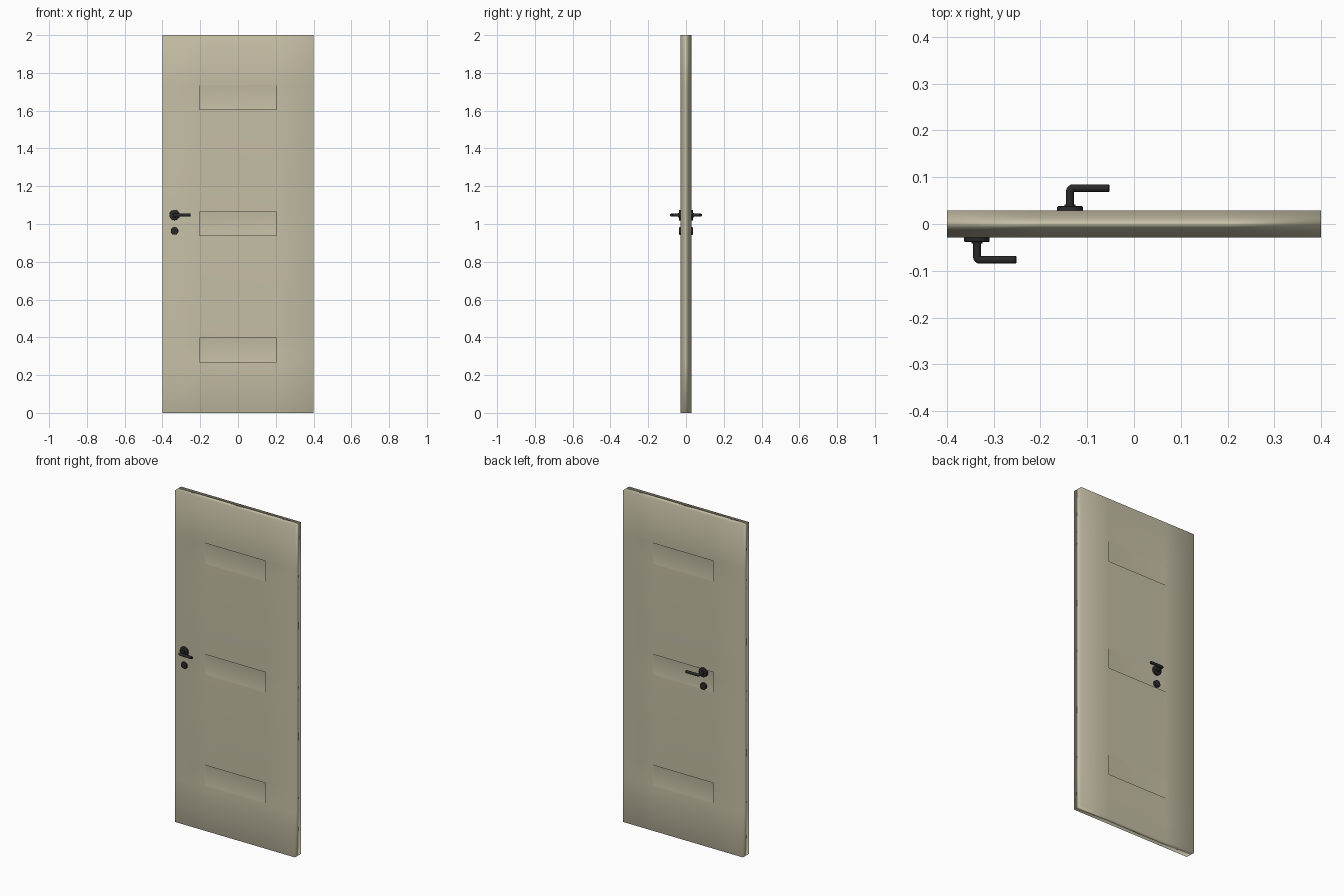
import bpy, bmesh, math
from mathutils import Vector, Matrix

if "Cube" in bpy.data.objects:
    bpy.data.objects.remove(bpy.data.objects["Cube"])


def material(name, rgb):
    m = bpy.data.materials.new(name)
    m.diffuse_color = (*rgb, 1)
    m.use_nodes = True
    m.node_tree.nodes["Principled BSDF"].inputs["Base Color"].default_value = m.diffuse_color
    return m


BEIGE = material("beige_paint", (0.56, 0.52, 0.38))
BLACK = material("black_metal", (0.022, 0.022, 0.023))


def finish(bm, name, mat):
    bmesh.ops.recalc_face_normals(bm, faces=bm.faces[:])
    for f in bm.faces:
        f.smooth = True
    me = bpy.data.meshes.new(name)
    bm.to_mesh(me)
    bm.free()
    me.materials.append(mat)
    ob = bpy.data.objects.new(name, me)
    bpy.context.collection.objects.link(ob)
    return ob


HALF = 0.029   # half the slab thickness
xs = [-0.4, -0.203, 0.203, 0.4]
zs = [0, 0.27, 0.396, 0.938, 1.064, 1.607, 1.735, 2]

# Door slab: gridded front and back, joined by edge strips
bm = bmesh.new()
v = {(i, s, k): bm.verts.new((x, s * HALF, z))
     for i, x in enumerate(xs) for s in (-1, 1) for k, z in enumerate(zs)}
panels = []
for s in (-1, 1):
    for i in range(3):
        for k in range(7):
            f = bm.faces.new([v[i, s, k], v[i + 1, s, k], v[i + 1, s, k + 1], v[i, s, k + 1]])
            if i == 1 and k in (1, 3, 5):
                panels.append(f)
for i in range(3):
    for k in (0, 7):
        bm.faces.new([v[i, -1, k], v[i + 1, -1, k], v[i + 1, 1, k], v[i, 1, k]])
for k in range(7):
    for i in (0, 3):
        bm.faces.new([v[i, -1, k], v[i, 1, k], v[i, 1, k + 1], v[i, -1, k + 1]])
bmesh.ops.recalc_face_normals(bm, faces=bm.faces[:])
# Sunken panels on both sides
bmesh.ops.inset_individual(bm, faces=panels, thickness=0.001, depth=-0.012)
door = finish(bm, "door_slab", BEIGE)
w = door.modifiers.new("soft_shading", 'WEIGHTED_NORMAL')
w.mode = 'FACE_AREA'
w.weight = 50


def disc(name, x, z, side, r, y0, y1, bevel):
    """Round plate lying against the door face."""
    bm = bmesh.new()
    rot = Matrix.Translation((x, side * (y0 + y1) / 2, z)) @ Matrix.Rotation(math.pi / 2, 4, 'X')
    bmesh.ops.create_cone(bm, cap_ends=True, segments=32, radius1=r, radius2=r,
                          depth=y1 - y0, matrix=rot)
    rim = [e for e in bm.edges if all(abs(p.co.y) > y1 - 1e-4 for p in e.verts)]
    bmesh.ops.bevel(bm, geom=rim, offset=bevel, segments=2, profile=0.5, affect='EDGES')
    return sharp(finish(bm, name, BLACK))


def sharp(ob):
    bpy.ops.object.select_all(action='DESELECT')
    ob.select_set(True)
    bpy.context.view_layer.objects.active = ob
    bpy.ops.object.shade_smooth_by_angle(angle=math.radians(35))
    return ob


def lever(name, x, z, side):
    """Bent round bar: stem out of the door, then along +x."""
    r, yc, b = 0.0085, 0.0765, 0.007
    path = [(0, HALF - 0.005), (0, yc - b)]
    path += [(b - b * math.cos(a), yc - b + b * math.sin(a))
             for a in (math.pi / 8, math.pi / 4, math.pi * 3 / 8)]
    path += [(b, yc), (0.082, yc), (0.0845, yc)]
    pts = [Vector((x + px, side * py, z)) for px, py in path]
    bm = bmesh.new()
    rings = []
    for i, p in enumerate(pts):
        t = (pts[min(i + 1, len(pts) - 1)] - pts[max(i - 1, 0)]).normalized()
        n = Vector((0, 0, 1)).cross(t)
        rr = r * 0.75 if i == len(pts) - 1 else r
        rings.append([bm.verts.new(p + rr * (math.cos(a) * n + math.sin(a) * Vector((0, 0, 1))))
                      for a in [2 * math.pi * j / 20 for j in range(20)]])
    for a, c in zip(rings, rings[1:]):
        for j in range(20):
            bm.faces.new([a[j], a[(j + 1) % 20], c[(j + 1) % 20], c[j]])
    bm.faces.new(rings[0])
    bm.faces.new(rings[-1])
    return sharp(finish(bm, name, BLACK))


# Handle sets: the back one sits further inward
for label, side, x in (("front", -1, -0.336), ("back", 1, -0.137)):
    disc(label + "_rose", x, 1.047, side, 0.0275, HALF - 0.005, 0.038, 0.002)
    disc(label + "_collar", x, 1.047, side, 0.012, 0.034, 0.042, 0.001)
    lever(label + "_lever", x, 1.047, side)
    disc(label + "_lock_plate", x, 0.963, side, 0.02, HALF - 0.005, 0.037, 0.002)
